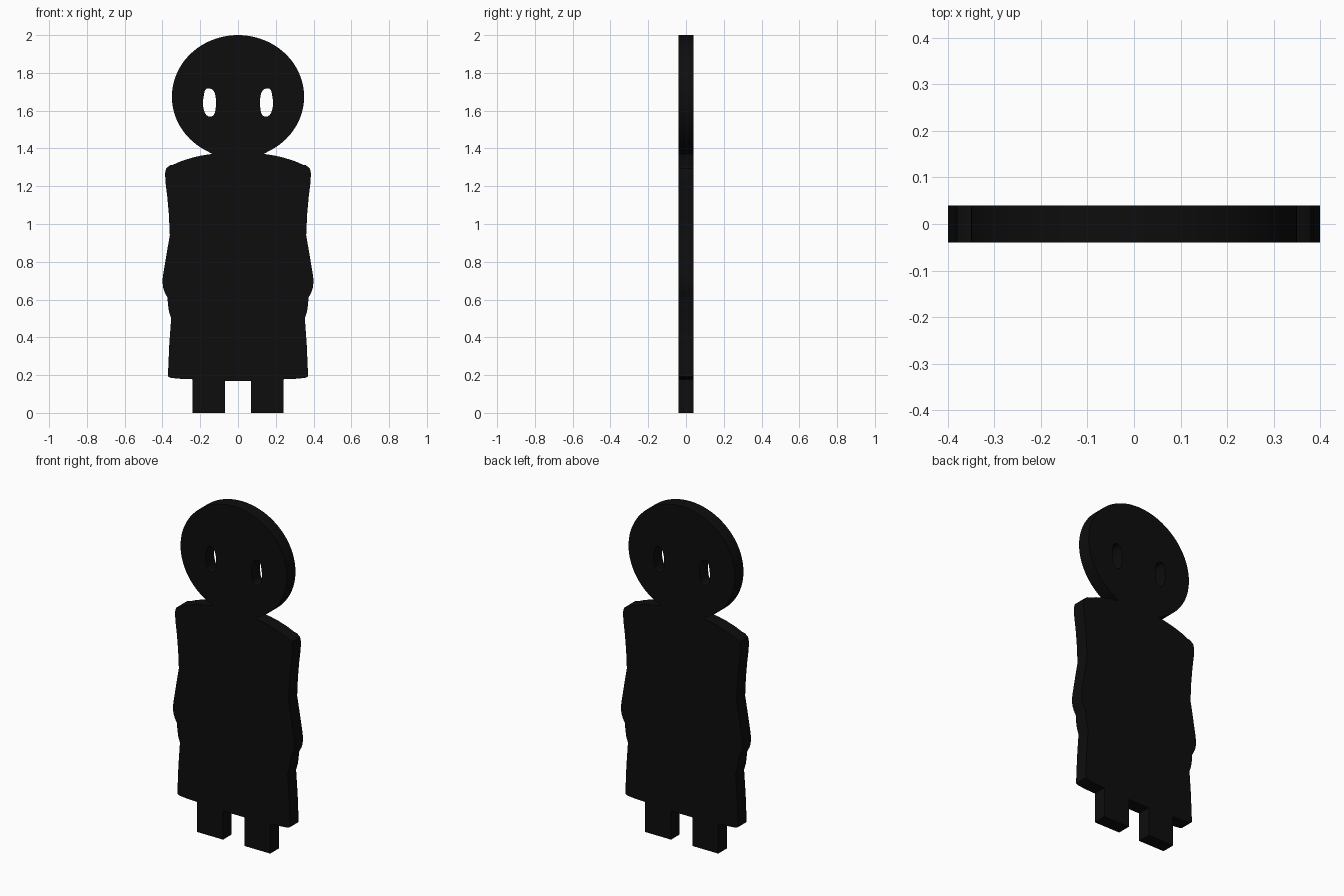
import bpy
import math

if "Cube" in bpy.data.objects:
    bpy.data.objects.remove(bpy.data.objects["Cube"])

HALF_DEPTH = 0.04

# Right half of the body outline, from crotch down the leg and up to the neck
body = [(0.07, 0.17), (0.07, 0.0), (0.24, 0.0), (0.24, 0.178),
        (0.30, 0.18), (0.355, 0.185), (0.37, 0.192), (0.37, 0.22),
        (0.364, 0.36), (0.354, 0.50), (0.365, 0.535), (0.371, 0.575), (0.373, 0.61),
        (0.388, 0.638), (0.397, 0.665), (0.40, 0.70), (0.395, 0.74),
        (0.375, 0.86), (0.361, 0.94), (0.366, 1.05), (0.374, 1.14),
        (0.384, 1.22), (0.386, 1.27), (0.38, 1.295), (0.36, 1.311), (0.343, 1.314),
        (0.30, 1.333), (0.24, 1.352), (0.19, 1.363), (0.137, 1.371)]

# Right half of the head, an ellipse arc from neck to crown
STEPS = 40
head = []
for i in range(STEPS + 1):
    a = math.radians(-67 + 157 * i / STEPS)
    head.append((0.35 * math.cos(a), 1.674 + 0.326 * math.sin(a)))

# Right eye hole
eye = [(0.15, 1.717), (0.169, 1.715), (0.18, 1.685), (0.185, 1.64), (0.181, 1.605),
       (0.167, 1.577), (0.147, 1.568), (0.128, 1.578), (0.119, 1.608),
       (0.117, 1.65), (0.122, 1.69), (0.134, 1.71)]


def mirrored(points):
    return [(-x, z) for x, z in reversed(points)]


def add_loop(curve, points, smooth=False):
    spline = curve.splines.new('BEZIER' if smooth else 'POLY')
    pts = spline.bezier_points if smooth else spline.points
    pts.add(len(points) - 1)
    for p, (x, z) in zip(pts, points):
        if smooth:
            p.co = (x, z, 0)
            p.handle_left_type = p.handle_right_type = 'AUTO'
        else:
            p.co = (x, z, 0, 1)
    spline.use_cyclic_u = True
    spline.resolution_u = 3


# Flat cut-out figure: filled outline with two eye holes, extruded both ways
curve = bpy.data.curves.new("flat_figure", 'CURVE')
curve.dimensions = '2D'
curve.fill_mode = 'BOTH'
curve.extrude = HALF_DEPTH
half = body + head[1:-1]
add_loop(curve, half + [(0, 2.0)] + mirrored(half))
add_loop(curve, eye, True)
add_loop(curve, mirrored(eye), True)

figure = bpy.data.objects.new("flat_figure", curve)
bpy.context.collection.objects.link(figure)
figure.rotation_euler.x = math.pi / 2
bpy.context.view_layer.objects.active = figure
figure.select_set(True)
bpy.ops.object.convert(target='MESH')
bpy.ops.object.transform_apply(location=False, rotation=True, scale=False)
bpy.ops.object.shade_smooth_by_angle(angle=math.radians(30))

# Black finish
black = bpy.data.materials.new("black")
black.diffuse_color = (0.004, 0.004, 0.004, 1)
black.use_nodes = True
black.node_tree.nodes["Principled BSDF"].inputs["Base Color"].default_value = black.diffuse_color
figure = bpy.context.object
figure.data.materials.clear()
figure.data.materials.append(black)
